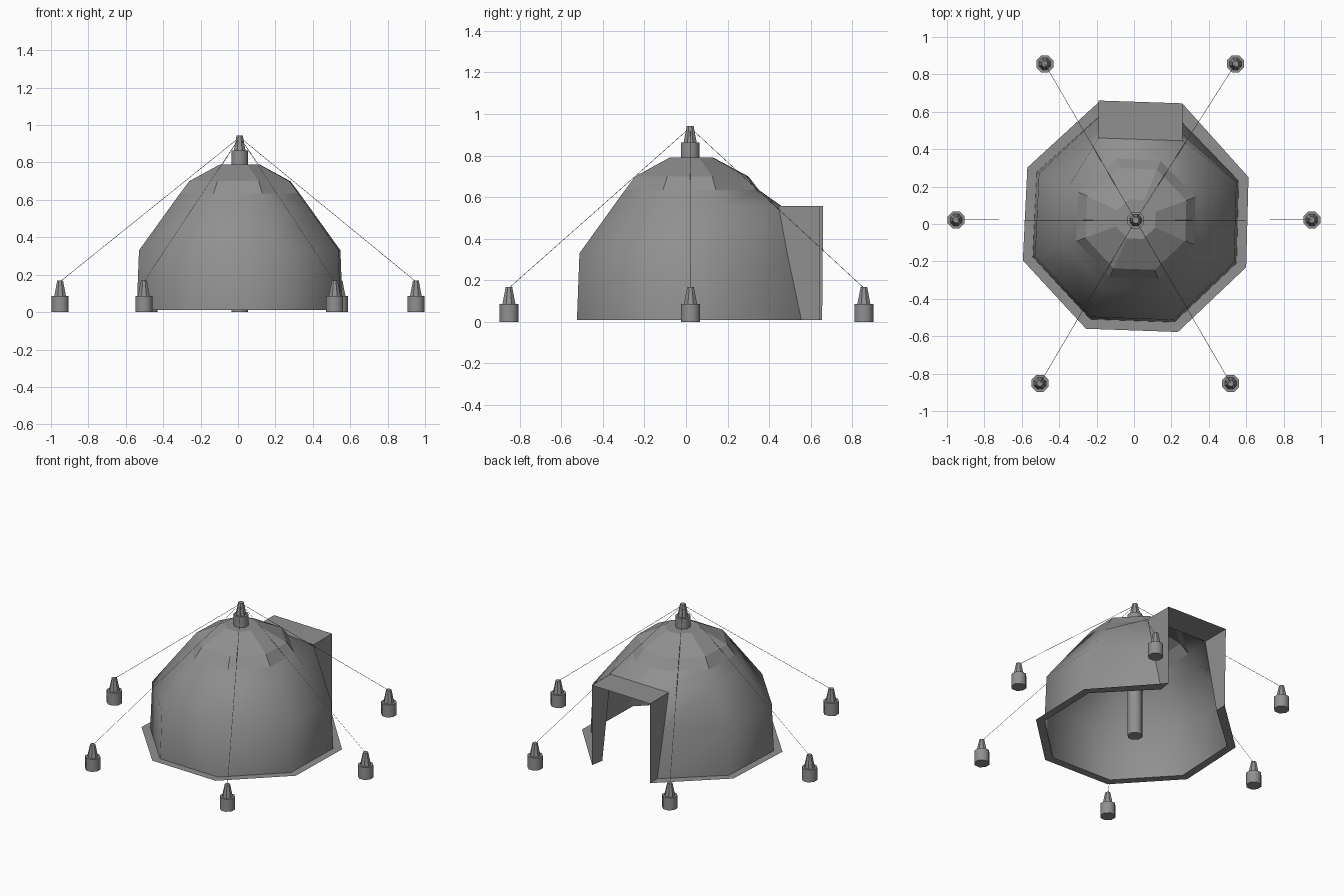
import bpy
from math import cos, sin, radians
from mathutils import Vector

if "Cube" in bpy.data.objects:
    bpy.data.objects.remove(bpy.data.objects["Cube"])

CX, CY = 0.01, 0.025           # tent centre
ANGLES = [20.5, 67, 107, 154.5, 200, 245.5, 290.5, 336.5]
DOOR = 1                       # panel between corners 1 and 2 is the doorway

grey = bpy.data.materials.new("dark_grey")
grey.diffuse_color = (.28, .28, .28, 1)
grey.use_nodes = True
grey.node_tree.nodes["Principled BSDF"].inputs["Base Color"].default_value = grey.diffuse_color


def mesh_object(name, verts, faces, smooth=()):
    me = bpy.data.meshes.new(name)
    me.from_pydata(verts, [], faces)
    me.materials.append(grey)
    for i, p in enumerate(me.polygons):
        p.use_smooth = i in smooth
    ob = bpy.data.objects.new(name, me)
    bpy.context.collection.objects.link(ob)
    return ob


def ring(r, z):
    return [(CX + r * cos(radians(a)), CY + r * sin(radians(a)), z) for a in ANGLES]


def lathe(name, x, y, profile, sides=8):
    """Closed turned part from (radius, z) points, with a smooth lower body."""
    verts = [(x + r * cos(radians(360 * (k + .5) / sides)),
              y + r * sin(radians(360 * (k + .5) / sides)), z)
             for r, z in profile for k in range(sides)]
    faces = [(i * sides + k, i * sides + (k + 1) % sides,
              (i + 1) * sides + (k + 1) % sides, (i + 1) * sides + k)
             for i in range(len(profile) - 1) for k in range(sides)]
    faces.append(tuple(reversed(range(sides))))
    faces.append(tuple(range((len(profile) - 1) * sides, len(profile) * sides)))
    return mesh_object(name, verts, faces, range(sides))


def rod(name, a, b, r=0.0012, sides=4):
    a, b = Vector(a), Vector(b)
    q = (b - a).to_track_quat('Z', 'Y')
    verts = [p + q @ Vector((r * cos(radians(90 * k)), r * sin(radians(90 * k)), 0))
             for p in (a, b) for k in range(sides)]
    faces = [(k, (k + 1) % sides, sides + (k + 1) % sides, sides + k) for k in range(sides)]
    return mesh_object(name, verts, faces)


# Canopy: octagonal rings, door corners pulled to the door frame
rings = [ring(r, z) for r, z in ((.587, .01), (.574, .33), (.40, .557),
                                 (.34, .635), (.288, .70), (.112, .79))]
right_edge = [(.245, .555, .01), (.255, .487, .33), (.26, .445, .557)]
left_edge = [(-.185, .575, .01), (-.188, .507, .33), (-.19, .46, .557)]
for i in range(3):
    rings[i][DOOR], rings[i][DOOR + 1] = right_edge[i], left_edge[i]
faces, smooth = [], set()
for i in range(5):
    for j in range(8):
        if j == DOOR and i < 2:
            continue
        k = (j + 1) % 8
        if i < 3:
            smooth.add(len(faces))
        faces.append((i * 8 + j, i * 8 + k, i * 8 + 8 + k, i * 8 + 8 + j))
faces.append(tuple(range(40, 48)))
mesh_object("canopy", [v for r in rings for v in r], faces, smooth)

# Ground flap around the foot, open at the doorway
outer = ring(.643, .01)
outer[DOOR], outer[DOOR + 1] = (.26, .643, .01), (-.185, .655, .01)
mesh_object("ground_flap", rings[0] + outer,
            [(j, 8 + j, 8 + (j + 1) % 8, (j + 1) % 8) for j in range(8) if j != DOOR])

# Porch: flat roof and two side walls
top_r, top_l = (.26, .645, .557), (-.19, .66, .557)
mesh_object("porch_roof", [right_edge[2], top_r, top_l, left_edge[2]], [(0, 1, 2, 3)])
mesh_object("porch_wall_right", right_edge + [top_r, outer[DOOR]], [(0, 1, 2, 3, 4)])
mesh_object("porch_wall_left", left_edge + [top_l, outer[DOOR + 1]], [(4, 3, 2, 1, 0)])

# Centre pole with a stepped finial
lathe("centre_pole", .009, .02,
      [(.048, 0), (.048, .863), (.034, .863), (.018, .943)])

# Pegs and guy ropes
for n, (x, y) in enumerate([(-.951, .022), (.951, .022), (-.477, .856),
                            (.543, .856), (-.503, -.852), (.517, -.852)]):
    lathe(f"peg_{n}", x, y, [(.049, 0), (.049, .085), (.034, .085), (.017, .168)])
    rod(f"guy_rope_{n}", (.009, .02, .935), (x, y, .163))
